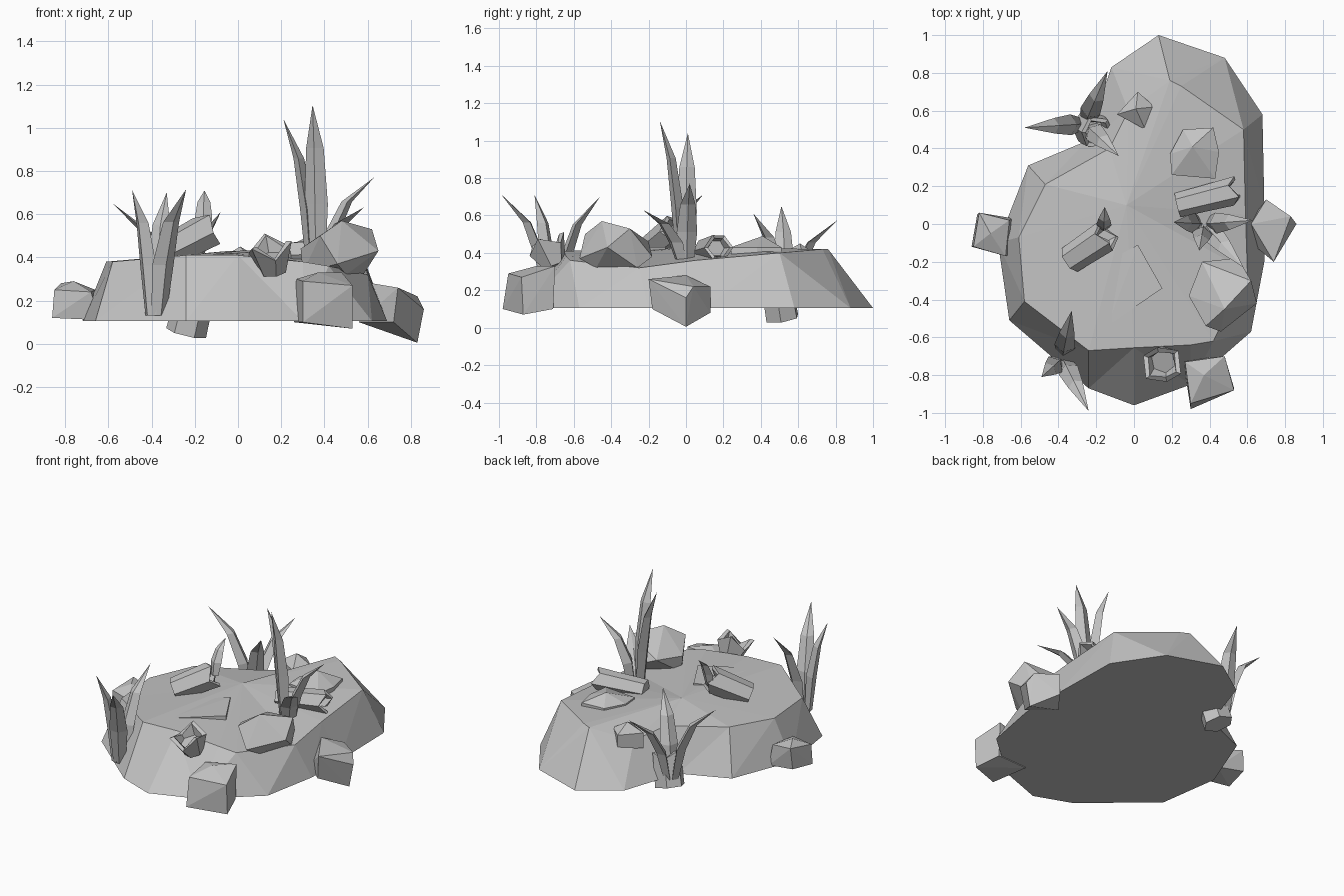
import bpy
import bmesh
import math
from mathutils import Vector

if "Cube" in bpy.data.objects:
    bpy.data.objects.remove(bpy.data.objects["Cube"])

stone = bpy.data.materials.new("stone grey")
stone.use_nodes = True
grey = (.55, .55, .55, 1)
stone.diffuse_color = grey
stone.node_tree.nodes["Principled BSDF"].inputs["Base Color"].default_value = grey


def finish(name, bm):
    """Turn a bmesh into a flat-shaded object."""
    bmesh.ops.recalc_face_normals(bm, faces=bm.faces)
    mesh = bpy.data.meshes.new(name)
    bm.to_mesh(mesh)
    bm.free()
    mesh.materials.append(stone)
    obj = bpy.data.objects.new(name, mesh)
    bpy.context.collection.objects.link(obj)


def ring(bm, points):
    return [bm.verts.new(p) for p in points]


def bridge(bm, lower, upper):
    """Join two rings that have the same number of points."""
    count = len(lower)
    for i in range(count):
        j = (i + 1) % count
        bm.faces.new((lower[i], lower[j], upper[j], upper[i]))


def fan(bm, loop, tip):
    for a, b in zip(loop, loop[1:] + loop[:1]):
        bm.faces.new((a, b, tip))


def mound(name, outline, ground, peak):
    """Sloped island: each row holds a foot x, y and a rim x, y, z."""
    bm = bmesh.new()
    foot = ring(bm, [(row[0], row[1], ground) for row in outline])
    rim = ring(bm, [row[2:] for row in outline])
    bridge(bm, foot, rim)
    fan(bm, rim, bm.verts.new(peak))
    bm.faces.new(foot)
    sides = [f for f in bm.faces if len(f.verts) == 4]
    bmesh.ops.triangulate(bm, faces=sides)
    finish(name, bm)


def boulder(name, corners):
    """Faceted rock: convex hull of a few corners."""
    bm = bmesh.new()
    ring(bm, corners)
    bmesh.ops.convex_hull(bm, input=bm.verts[:])
    loose = [v for v in bm.verts if not v.link_faces]
    bmesh.ops.delete(bm, geom=loose, context='VERTS')
    finish(name, bm)


def prism_rock(name, corners, low, high, apex):
    """Rock with upright sides over a plan outline and a low pointed top."""
    layers = [(x, y, z) for x, y in corners for z in (low, high)]
    boulder(name, layers + [apex])


def blade(name, base, tip, width):
    """Pointed leaf, upright at its foot and kinked outward above."""
    base, tip = Vector(base), Vector(tip)
    reach = tip - base
    lean = Vector((reach.x, reach.y, 0)).normalized()
    side = Vector((-lean.y, lean.x, 0))
    bm = bmesh.new()
    rings = []
    for out, up, scale in ((0, 0, .7), (.15, .4, 1), (.45, .74, .75)):
        mid = base + Vector((reach.x * out, reach.y * out, reach.z * up))
        wide, thick = side * width * scale, lean * width * scale * .6
        rings.append(ring(bm, (mid + wide, mid + thick, mid - wide, mid - thick)))
    for lower, upper in zip(rings, rings[1:]):
        bridge(bm, lower, upper)
    fan(bm, rings[-1], bm.verts.new(tip))
    bm.faces.new(rings[0])
    finish(name, bm)


def plant(name, base, tips, width=.055):
    """Clump of leaves whose feet spread a little from one spot."""
    base = Vector(base)
    for i, tip in enumerate(tips):
        out = Vector(tip) - base
        out.z = 0
        blade(f"{name}_blade_{i + 1}", base + out.normalized() * .03, tip, width)


def broken_log(name, start, end, wide_start, wide_end, jag=.04, sides=6):
    """Hollow stump with a jagged rim at its open end."""
    start, end = Vector(start), Vector(end)
    axis = end - start
    turn = axis.to_track_quat('Z', 'Y')
    way = axis.normalized()

    def circle(center, radius, notch=0):
        points = []
        for i in range(sides):
            a = i * math.tau / sides
            spot = Vector((math.cos(a), math.sin(a), 0)) * radius
            points.append(center - way * notch * (i % 2) + turn @ spot)
        return points

    bm = bmesh.new()
    foot = ring(bm, circle(start, wide_start))
    rim = ring(bm, circle(end, wide_end, jag))
    lip = ring(bm, circle(end, wide_end * .75, jag))
    pit = ring(bm, circle(end - way * .08, wide_end * .6))
    bridge(bm, foot, rim)
    bridge(bm, rim, lip)
    bridge(bm, lip, pit)
    bm.faces.new(foot)
    bm.faces.new(pit)
    finish(name, bm)


# Island body
mound("island", [
    (.13, 1, .19, .76, .42), (.48, .88, .25, .73, .42),
    (.68, .58, .58, .5, .4), (.69, .1, .59, .05, .36),
    (.69, -.2, .6, -.25, .32), (.62, -.57, .42, -.62, .36),
    (.3, -.85, .3, -.64, .38), (0, -.96, 0, -.655, .41),
    (-.24, -.87, -.24, -.67, .41), (-.66, -.51, -.58, -.41, .38),
    (-.72, -.1, -.61, -.07, .38), (-.56, .31, -.47, .21, .39),
    (-.25, .44, -.13, .4, .38), (-.12, .83, -.03, .6, .33),
], .105, (-.04, .1, .43))

# Flat slab showing just above the ground
boulder("ground_slab", [
    (x, y, z) for x, y, top in ((-.14, -.54, .412), (.15, -.34, .43),
                                (.02, -.11, .432), (-.23, -.25, .405))
    for z in (top, .37)])

# Boulders around the shore
boulder("side_rock_right", [
    (-.82, .06, .28), (-.66, .02, .25), (-.68, -.17, .24), (-.85, -.12, .25),
    (-.76, -.05, .29), (-.86, -.12, .12), (-.83, .05, .14), (-.64, -.15, .11),
    (-.64, .03, .11)])
boulder("front_rock", [
    (.27, -.73, .3), (.48, -.7, .33), (.53, -.88, .27), (.3, -.95, .29),
    (.26, -.72, .1), (.53, -.87, .07), (.3, -.98, .1), (.48, -.71, .1),
    (.37, -.8, .33)])
boulder("side_rock_left", [
    (.62, 0, .28), (.7, .13, .22), (.83, .04, .22), (.86, 0, .16),
    (.74, -.2, .26), (.72, -.18, .1), (.83, 0, .005), (.7, .13, .08),
    (.56, -.05, .1)])

# Boulders on top
boulder("large_top_rock", [
    (.38, -.54, .5), (.29, -.38, .44), (.48, -.45, .57), (.62, -.3, .53),
    (.65, -.42, .43), (.46, -.57, .37), (.58, -.26, .32), (.36, -.2, .46),
    (.55, -.18, .38), (.3, -.38, .33), (.5, -.48, .32)])
prism_rock("flat_top_rock",
           [(.26, .5), (.42, .51), (.45, .38), (.43, .24), (.2, .26), (.19, .37)],
           .35, .43, (.31, .41, .49))
prism_rock("back_rock", [(-.09, .58), (.02, .7), (.11, .62), (.06, .5)],
           .29, .39, (.01, .61, .45))

# Leaf clumps
plant("front_plant", (-.38, -.71, .13),
      [(-.24, -.99, .715), (-.49, -.81, .71), (-.33, -.46, .7)])
plant("back_plant", (-.26, .53, .12),
      [(-.58, .51, .65), (-.14, .81, .575), (-.08, .36, .61)])
plant("tall_plant", (.37, 0, .34),
      [(.21, .01, 1.04), (.345, -.14, 1.105), (.63, .02, .77), (.58, -.23, .63)])
blade("log_sprout", (-.16, -.02, .5), (-.155, .09, .71), .04)

# Broken hollow logs
broken_log("front_stump", (.165, -.7, .33), (.145, -.755, .475), .06, .11, .06)
broken_log("leaning_log", (-.34, -.19, .42), (-.13, -.05, .53), .075, .085)
broken_log("lying_log", (.23, .1, .41), (.55, .18, .43), .065, .075)
broken_log("shore_log", (-.24, .515, .05), (-.19, .48, .26), .095, .09)
